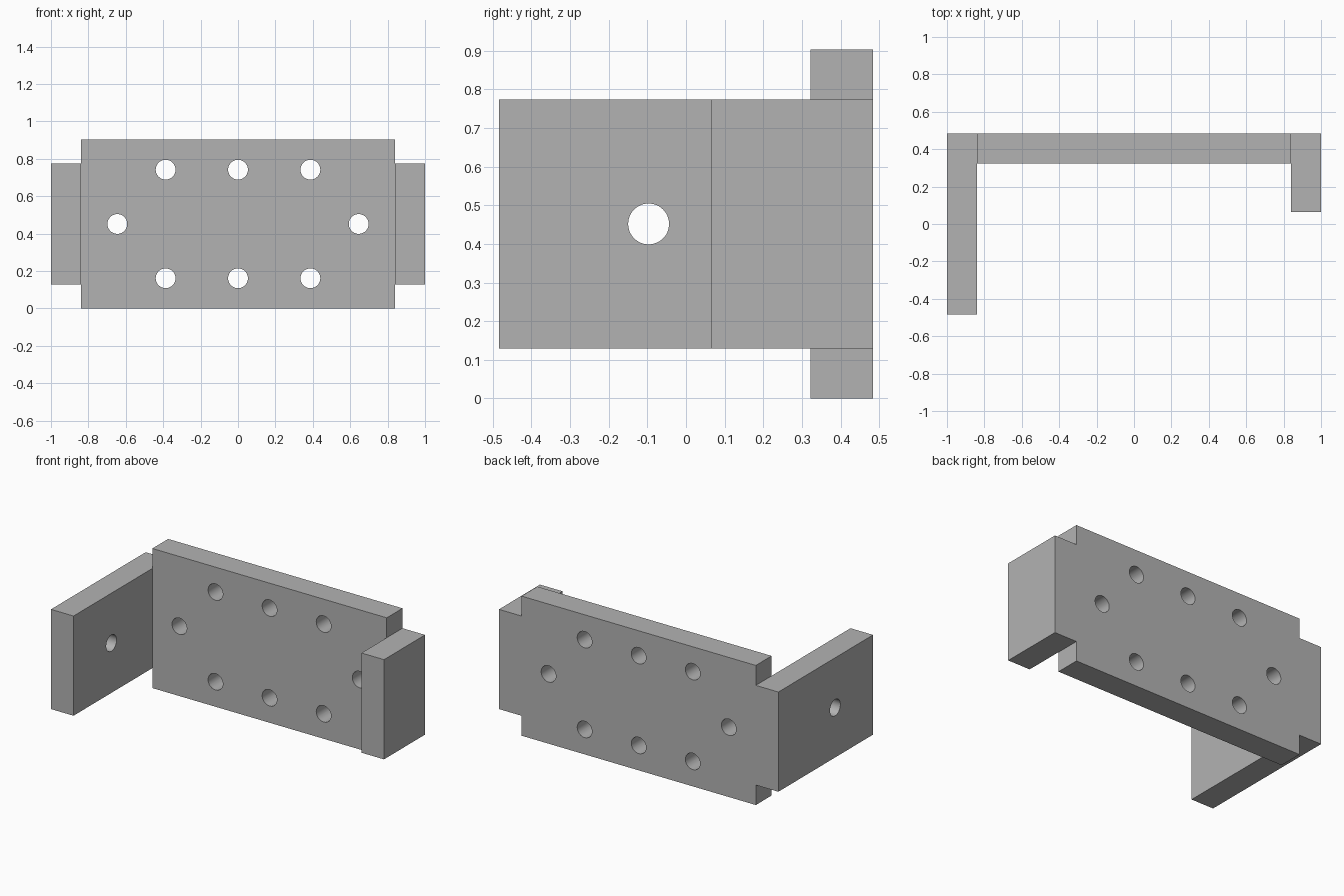
import bpy
import bmesh
from mathutils import Matrix, Vector

if "Cube" in bpy.data.objects:
    bpy.data.objects.remove(bpy.data.objects["Cube"], do_unlink=True)

U = 2 / 31                    # design unit: the bracket is 31 units wide
HALF_W, HALF_D = 15.5, 7.5    # overall half width and half depth
THICK = 2.5                   # wall thickness
HEIGHT = 14                   # plate height
MID = HEIGHT / 2
ARM_LOW, ARM_HIGH = 2, 12     # arm height range
RADIUS = 0.82                 # hole radius

grey = bpy.data.materials.new("plain grey")
grey.use_nodes = True
colour = (0.45, 0.45, 0.45, 1)
grey.diffuse_color = colour
grey.node_tree.nodes["Principled BSDF"].inputs["Base Color"].default_value = colour


def make_object(name, bm):
    bmesh.ops.scale(bm, vec=(U, U, U), verts=bm.verts)
    bmesh.ops.recalc_face_normals(bm, faces=bm.faces)
    mesh = bpy.data.meshes.new(name)
    bm.to_mesh(mesh)
    bm.free()
    mesh.materials.append(grey)
    obj = bpy.data.objects.new(name, mesh)
    bpy.context.collection.objects.link(obj)
    return obj


def prism(name, outline, low, high):
    bm = bmesh.new()
    face = bm.faces.new([bm.verts.new((x, y, low)) for x, y in outline])
    top = bmesh.ops.extrude_face_region(bm, geom=[face])["geom"]
    moved = [v for v in top if isinstance(v, bmesh.types.BMVert)]
    bmesh.ops.translate(bm, vec=(0, 0, high - low), verts=moved)
    return make_object(name, bm)


def combine(target, other, operation):
    mod = target.modifiers.new(operation.lower(), "BOOLEAN")
    mod.operation, mod.solver, mod.object = operation, "EXACT", other
    bpy.context.view_layer.objects.active = target
    bpy.ops.object.modifier_apply(modifier=mod.name)
    bpy.data.objects.remove(other, do_unlink=True)


# Channel with a long right arm and a short left arm
inner_x, inner_y = HALF_W - THICK, HALF_D - THICK
bracket = prism("bracket", [
    (-HALF_W, HALF_D), (-HALF_W, -HALF_D), (-inner_x, -HALF_D), (-inner_x, inner_y),
    (inner_x, inner_y), (inner_x, 1), (HALF_W, 1), (HALF_W, HALF_D)], ARM_LOW, ARM_HIGH)

# Taller mounting plate between the arms
plate = prism("mounting_plate", [
    (-inner_x, inner_y), (inner_x, inner_y), (inner_x, HALF_D), (-inner_x, HALF_D)], 0, HEIGHT)
combine(bracket, plate, "UNION")

# Screw holes: two rows of three, one at each end, and one in the long arm
holes = [((x, HALF_D - THICK / 2, MID + dz), "X") for x in (-6, 0, 6) for dz in (-4.5, 4.5)]
holes += [((x, HALF_D - THICK / 2, MID), "X") for x in (-10, 10)]
holes.append(((-HALF_W + THICK / 2, -1.5, MID), "Y"))
bm = bmesh.new()
for centre, axis in holes:
    bmesh.ops.create_cone(
        bm, cap_ends=True, segments=48, radius1=RADIUS, radius2=RADIUS, depth=THICK * 2,
        matrix=Matrix.Translation(Vector(centre)) @ Matrix.Rotation(1.5707963, 4, axis))
cutter = make_object("hole_cutter", bm)
cutter.hide_render = True
combine(bracket, cutter, "DIFFERENCE")

# Smooth hole walls, crisp edges elsewhere
bpy.ops.object.select_all(action="DESELECT")
bracket.select_set(True)
bpy.context.view_layer.objects.active = bracket
bpy.ops.object.shade_smooth_by_angle()
